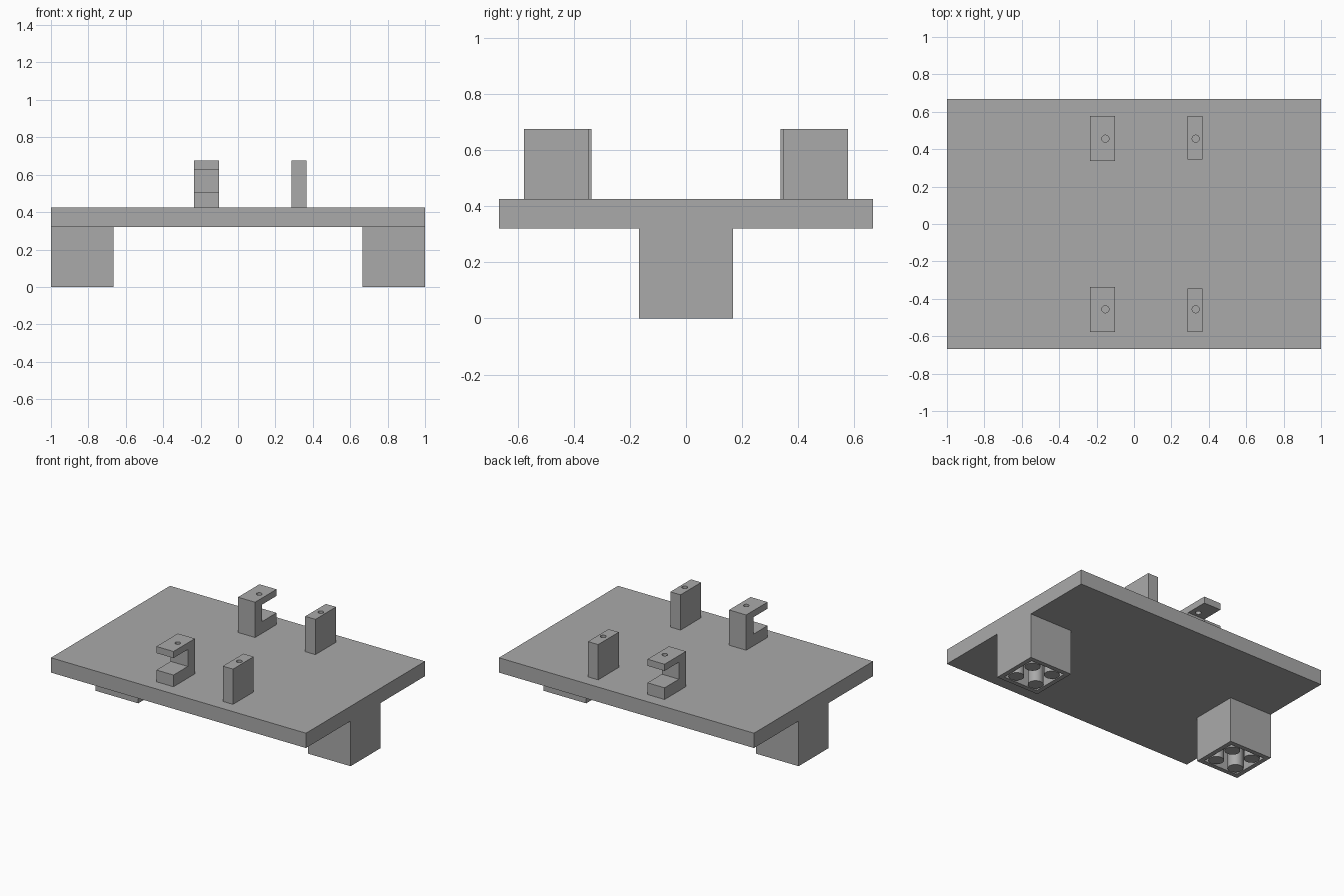
import bpy
import bmesh
from mathutils import Matrix

default = bpy.data.objects.get("Cube")
if default:
    bpy.data.objects.remove(default, do_unlink=True)

grey = bpy.data.materials.new("mid_grey")
grey.use_nodes = True
colour = (0.4, 0.4, 0.4, 1)
grey.diffuse_color = colour
grey.node_tree.nodes["Principled BSDF"].inputs["Base Color"].default_value = colour


def finish(name, bm):
    bmesh.ops.recalc_face_normals(bm, faces=bm.faces)
    mesh = bpy.data.meshes.new(name)
    bm.to_mesh(mesh)
    bm.free()
    mesh.materials.append(grey)
    obj = bpy.data.objects.new(name, mesh)
    bpy.context.scene.collection.objects.link(obj)
    return obj


def box(name, low, high):
    bm = bmesh.new()
    bmesh.ops.create_cube(bm, size=1)
    for v in bm.verts:
        v.co = [a if c < 0 else b for c, a, b in zip(v.co, low, high)]
    return finish(name, bm)


def cylinder(name, x, y, radius, bottom, top):
    bm = bmesh.new()
    bmesh.ops.create_cone(bm, cap_ends=True, segments=32, radius1=radius, radius2=radius,
                          depth=top - bottom,
                          matrix=Matrix.Translation((x, y, (bottom + top) / 2)))
    obj = finish(name, bm)
    for face in obj.data.polygons:
        face.use_smooth = abs(face.normal.z) < 0.5
    for edge in obj.data.edges:
        ends = [obj.data.vertices[i].co.z for i in edge.vertices]
        edge.use_edge_sharp = abs(ends[0] - ends[1]) < 0.001
    return obj


def cut(target, cutter):
    mod = target.modifiers.new("cut", "BOOLEAN")
    mod.operation = "DIFFERENCE"
    mod.solver = "EXACT"
    mod.object = cutter
    cutter.hide_render = True
    cutter.hide_viewport = True
    cutter.display_type = "WIRE"


def bracket(name, y_sign):
    # C-shaped side profile, open towards the outer edge
    profile = [(0.577, 0.425), (0.337, 0.425), (0.337, 0.675), (0.577, 0.675),
               (0.577, 0.628), (0.417, 0.628), (0.417, 0.508), (0.577, 0.508)]
    bm = bmesh.new()
    face = bm.faces.new([bm.verts.new((-0.236, y_sign * y, z)) for y, z in profile])
    ring = bmesh.ops.extrude_face_region(bm, geom=[face])["geom"]
    verts = [g for g in ring if isinstance(g, bmesh.types.BMVert)]
    bmesh.ops.translate(bm, verts=verts, vec=(0.134, 0, 0))
    return finish(name, bm)


# Table plate
box("plate", (-1, -0.667, 0.32), (1, 0.667, 0.425))

# Hollow feet with four round pegs inside each
for side, s in (("left", 1), ("right", -1)):
    centre = s * 0.833
    foot = box(side + "_foot", (centre - 0.167, -0.167, 0), (centre + 0.167, 0.167, 0.32))
    cavity = box(side + "_foot_cavity_cutter", (centre - 0.135, -0.135, -0.05),
                 (centre + 0.135, 0.135, 0.27))
    cut(foot, cavity)
    for dx in (-1, 1):
        for dy in (-1, 1):
            cylinder(side + "_foot_peg", centre + dx * 0.08, dy * 0.08, 0.05, 0, 0.27)

# Drilled brackets and blocks standing on the plate
for end, s in (("front", -1), ("back", 1)):
    clip = bracket(end + "_bracket", s)
    cut(clip, cylinder(end + "_bracket_hole_cutter", -0.153, s * 0.456, 0.019, 0.6, 0.7))
    ys = sorted((s * 0.346, s * 0.577))
    block = box(end + "_block", (0.285, ys[0], 0.425), (0.365, ys[1], 0.675))
    cut(block, cylinder(end + "_block_hole_cutter", 0.33, s * 0.456, 0.019, 0.5, 0.7))
